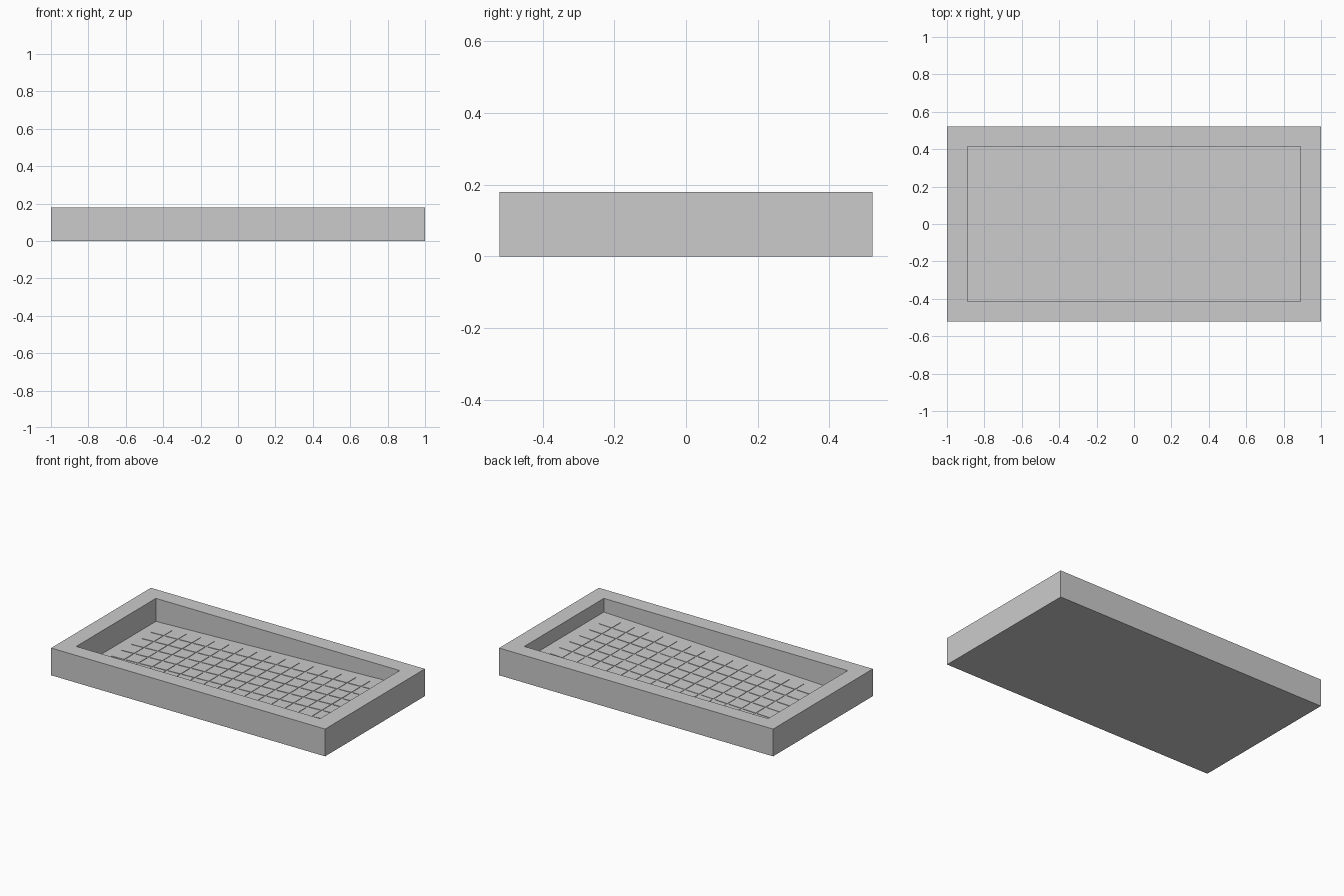
import bpy, bmesh, math
from mathutils import Matrix

if "Cube" in bpy.data.objects:
    bpy.data.objects.remove(bpy.data.objects["Cube"])

HX, HY, H = 1.0, 0.52, 0.18          # outer half sizes, height
IX, IY = 0.89, 0.415                 # recess half sizes
DEEP, SHALLOW = 0.028, 0.09          # floor heights at -x and +x ends


def add_object(name, bm):
    bmesh.ops.recalc_face_normals(bm, faces=bm.faces)
    mesh = bpy.data.meshes.new(name)
    bm.to_mesh(mesh)
    bm.free()
    obj = bpy.data.objects.new(name, mesh)
    bpy.context.collection.objects.link(obj)
    return obj


def ring(bm, hx, hy, z_left, z_right):
    return [bm.verts.new((x * hx, y * hy, z_left if x < 0 else z_right))
            for x, y in ((-1, -1), (1, -1), (1, 1), (-1, 1))]


# Basin shell: outer box, flat rim, inner walls and sloping floor
bm = bmesh.new()
loops = [ring(bm, HX, HY, 0, 0), ring(bm, HX, HY, H, H),
         ring(bm, IX, IY, H, H), ring(bm, IX, IY, DEEP, SHALLOW)]
for a, b in zip(loops, loops[1:]):
    for i in range(4):
        j = (i + 1) % 4
        bm.faces.new((a[i], a[j], b[j], b[i]))
bm.faces.new(loops[0])
bm.faces.new(loops[-1])
add_object("pool_basin", bm)

# Thin floor tiles following the slope
COLS, ROWS, PITCH, GAP, THICK = 16, 7, 0.103, 0.012, 0.003
slope = (SHALLOW - DEEP) / (2 * IX)
tilt = Matrix.Rotation(-math.atan(slope), 4, 'Y')
bm = bmesh.new()
for c in range(COLS):
    for r in range(ROWS):
        x = (c - (COLS - 1) / 2) * PITCH
        y = (r - (ROWS - 1) / 2) * PITCH
        z = (DEEP + SHALLOW) / 2 + slope * x
        size = Matrix.Diagonal((PITCH - GAP, PITCH - GAP, 2 * THICK, 1))
        bmesh.ops.create_cube(bm, size=1, matrix=Matrix.Translation((x, y, z)) @ tilt @ size)
add_object("floor_tiles", bm)
